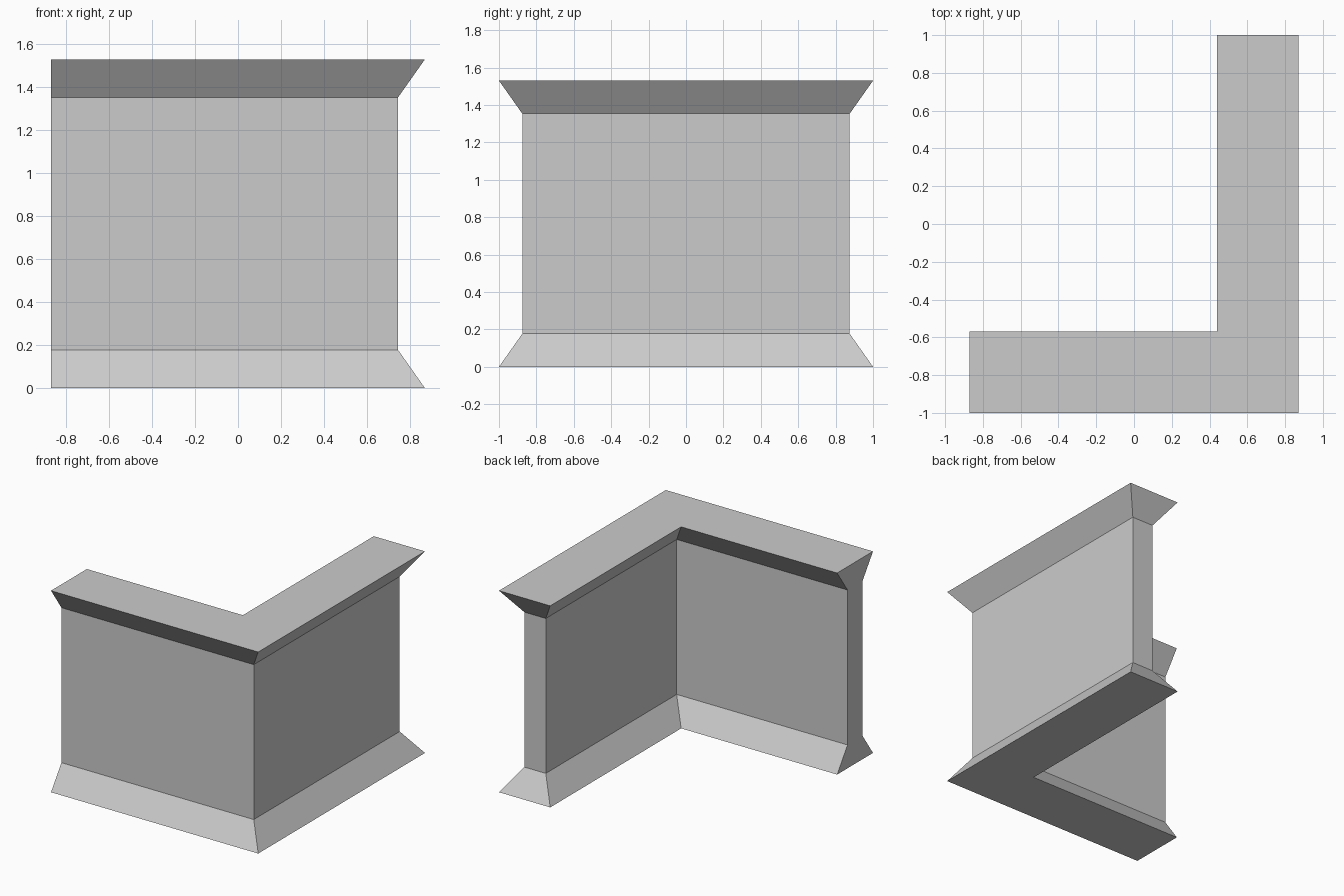
import bpy
import bmesh

if "Cube" in bpy.data.objects:
    bpy.data.objects.remove(bpy.data.objects["Cube"])

X, Y = 0.87, 1.0       # outer footprint half sizes
DEPTH = 0.43           # width of the flared top and foot
INSET = 0.125          # how far the wall sits back from the flares


def corner_outline(d):
    """L-shaped plan set in by d; the -x end stays flush."""
    return [(-X, -Y + d), (X - d, -Y + d), (X - d, Y - d),
            (X - DEPTH + d, Y - d), (X - DEPTH + d, -Y + DEPTH - d),
            (-X, -Y + DEPTH - d)]


# Levels from floor to top: height and inset
levels = [(0.0, 0.0), (0.177, INSET), (1.353, INSET), (1.53, 0.0)]

bm = bmesh.new()
rings = [[bm.verts.new((x, y, z)) for x, y in corner_outline(d)]
         for z, d in levels]

# Foot flare, wall and top flare
for low, high in zip(rings, rings[1:]):
    for i in range(6):
        j = (i + 1) % 6
        bm.faces.new((low[i], low[j], high[j], high[i]))

# Flat underside and top, split along the mitre of the corner
for ring in (rings[0], rings[-1]):
    a, b, c, d, e, f = ring
    bm.faces.new((a, b, e, f))
    bm.faces.new((b, c, d, e))

bmesh.ops.recalc_face_normals(bm, faces=bm.faces)
mesh = bpy.data.meshes.new("corner_wall")
bm.to_mesh(mesh)
bm.free()
wall = bpy.data.objects.new("corner_wall", mesh)
bpy.context.collection.objects.link(wall)
